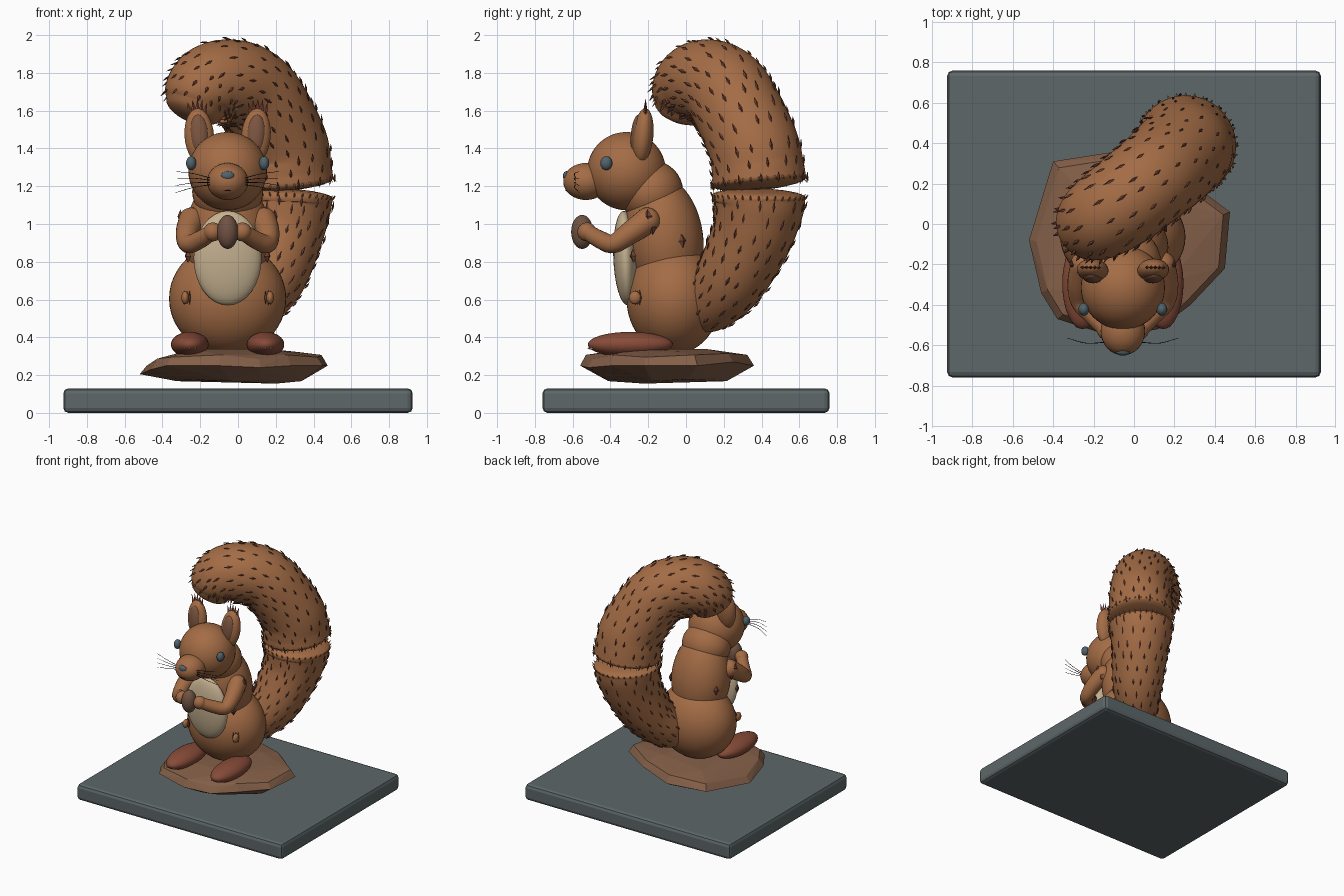
import bpy, bmesh, math, random
from mathutils import Vector, Matrix, Euler

if "Cube" in bpy.data.objects:
    bpy.data.objects.remove(bpy.data.objects["Cube"])

random.seed(4)
CX = -0.055  # symmetry line of the animal


def mat(name, r, g, b):
    m = bpy.data.materials.new(name)
    m.diffuse_color = (r, g, b, 1)
    m.use_nodes = True
    m.node_tree.nodes["Principled BSDF"].inputs["Base Color"].default_value = m.diffuse_color
    return m


FUR = mat("fur brown", 0.37, 0.15, 0.06)
RED = mat("foot red brown", 0.24, 0.07, 0.04)
TUFT = mat("tuft dark brown", 0.15, 0.05, 0.03)
CREAM = mat("belly cream", 0.56, 0.44, 0.28)
INNER = mat("inner ear brown", 0.20, 0.09, 0.05)
NUT = mat("nut brown", 0.16, 0.085, 0.055)
ROCK = mat("rock brown", 0.23, 0.115, 0.065)
SLATE = mat("slate grey", 0.11, 0.135, 0.14)
BLUE = mat("eye blue grey", 0.08, 0.125, 0.15)
BLACK = mat("whisker black", 0.015, 0.012, 0.01)


def finish(bm, name, material, smooth=True):
    bmesh.ops.recalc_face_normals(bm, faces=bm.faces)
    for f in bm.faces:
        f.smooth = smooth
    me = bpy.data.meshes.new(name)
    bm.to_mesh(me)
    bm.free()
    me.materials.append(material)
    ob = bpy.data.objects.new(name, me)
    bpy.context.collection.objects.link(ob)
    return ob


def ball(name, c, r, material, rot=(0, 0, 0), seg=32):
    bm = bmesh.new()
    m = Matrix.Translation(c) @ Euler(rot).to_matrix().to_4x4() @ Matrix.Diagonal((*r, 1))
    bmesh.ops.create_uvsphere(bm, u_segments=seg, v_segments=seg // 2, radius=1, matrix=m)
    return finish(bm, name, material)


def sample(pts, steps):
    """Catmull-Rom samples of (x, y, z, radius) points."""
    p = [Vector(q) for q in pts]
    p = [2 * p[0] - p[1]] + p + [2 * p[-1] - p[-2]]
    out = []
    for i in range(1, len(p) - 2):
        a, b, c, d = p[i - 1:i + 3]
        for k in range(steps):
            t = k / steps
            out.append(0.5 * (2 * b + (c - a) * t + (2 * a - 5 * b + 4 * c - d) * t * t
                              + (3 * b - a - 3 * c + d) * t ** 3))
    return out + [p[-2]]


def frames(path, side):
    """Centre, radius, tangent and two cross axes along a path."""
    out = []
    for i, q in enumerate(path):
        t = (path[min(i + 1, len(path) - 1)] - path[max(i - 1, 0)]).xyz.normalized()
        s = (side - t * side.dot(t)).normalized()
        out.append((q.xyz, q.w, t, s, t.cross(s)))
    return out


def tube(name, fr, material, seg=32, dome0=0.5, dome1=0.5):
    """Round tube over frames, closed with domes of relative height."""
    rings = []
    for k in range(1, 5):
        a = k * math.pi / 10
        c, r, t, s, u = fr[0]
        rings.append((c - t * r * dome0 * math.cos(a), r * math.sin(a), s, u))
    rings += [(c, r, s, u) for c, r, t, s, u in fr]
    for k in range(4, 0, -1):
        a = k * math.pi / 10
        c, r, t, s, u = fr[-1]
        rings.append((c + t * r * dome1 * math.cos(a), r * math.sin(a), s, u))
    bm = bmesh.new()
    loops = []
    for c, r, s, u in rings:
        loops.append([bm.verts.new(c + (s * math.cos(j * math.tau / seg)
                      + u * math.sin(j * math.tau / seg)) * r) for j in range(seg)])
    for a, b in zip(loops, loops[1:]):
        for j in range(seg):
            bm.faces.new((a[j], a[j - 1], b[j - 1], b[j]))
    bm.faces.new(loops[0])
    bm.faces.new(loops[-1])
    return finish(bm, name, material)


def flake(bm, c, along, out, length, width, thick=0.006):
    """Slim diamond tuft lying along a direction."""
    along = along.normalized()
    w = along.cross(out).normalized()
    n = w.cross(along)
    tips = [bm.verts.new(c + along * length * k) for k in (-0.5, 0.5)]
    mid = [bm.verts.new(c + v) for v in (w * width, n * thick, -w * width, -n * thick)]
    for j in range(4):
        for tip in tips:
            bm.faces.new((tip, mid[j], mid[j - 1]))


# Slab with bevelled edges
bm = bmesh.new()
bmesh.ops.create_cube(bm, size=1, matrix=Matrix.Translation((0, 0, 0.065)) @ Matrix.Diagonal((1.85, 1.52, 0.13, 1)))
bmesh.ops.bevel(bm, geom=bm.edges[:], offset=0.027, segments=2, affect='EDGES', profile=0.5)
finish(bm, "base_slab", SLATE, False)

# Faceted rock: hull of a rim and smaller top and bottom rings
rim = [(-.52, -.08, .205), (-.46, -.34, .23), (-.38, -.47, .25), (-.1, -.56, .25), (.12, -.52, .24),
       (.28, -.4, .25), (.45, -.22, .25), (.475, .06, .25), (.22, .25, .27), (-.08, .36, .25), (-.4, .31, .25)]
bm = bmesh.new()
for i, (x, y, z) in enumerate(rim):
    bm.verts.new((x, y, z))
    bm.verts.new((x * .93, y * .93 - .01, z + .045 + .012 * (i % 2)))
    bm.verts.new((x * .62, y * .62 - .04, .325 + .012 * (i % 3 - 1)))
    bm.verts.new((x * .68 + .03, y * .68 - .03, .178 + .01 * (i % 3 - 1)))
bm.verts.new((0.2, -0.22, 0.155))
bm.verts.new((0, -0.1, 0.34))
bmesh.ops.convex_hull(bm, input=bm.verts[:])
finish(bm, "rock", ROCK, False)

# Body, neck and head
ball("hips", (CX, -0.065, 0.605), (0.31, 0.25, 0.295), FUR, seg=48)
ball("torso", (CX, -0.115, 0.93), (0.225, 0.205, 0.33), FUR, (0.15, 0, 0), 48)
ball("neck", (CX, -0.185, 1.17), (0.188, 0.17, 0.165), FUR, (0.4, 0, 0))
ball("belly_patch", (CX, -0.32, 0.82), (0.18, 0.065, 0.25), CREAM, (0.04, 0, 0))
ball("head", (CX, -0.315, 1.28), (0.208, 0.208, 0.207), FUR, seg=48)
ball("muzzle", (CX, -0.53, 1.225), (0.11, 0.12, 0.098), FUR)
ball("nose", (CX, -0.632, 1.255), (0.036, 0.02, 0.025), BLUE, seg=16)
ball("nut", (CX, -0.55, 0.958), (0.056, 0.058, 0.09), NUT)

# Mouth line under the nose
mouth = sample([(CX - .04, -.622, 1.185, .003), (CX, -.636, 1.178, .003), (CX + .04, -.622, 1.185, .003)], 4)
tube("mouth", frames(mouth, Vector((0, 0, 1))), BLACK, 6)

# Mirrored pairs
for sd, side in ((-1, "left"), (1, "right")):
    def X(d):
        return CX + sd * d

    ball(side + "_eye", (X(0.193), -0.422, 1.322), (0.027, 0.032, 0.037), BLUE, seg=20)
    ball(side + "_ear", (X(0.15), -0.228, 1.465), (0.078, 0.055, 0.148), FUR, (-0.1, sd * 0.08, 0))
    ball(side + "_inner_ear", (X(0.15), -0.262, 1.475), (0.048, 0.03, 0.105), INNER, (-0.1, sd * 0.08, 0), 24)
    ball(side + "_foot", (X(0.2), -0.295, 0.362), (0.1, 0.225, 0.067), RED)
    ball(side + "_hand", (X(0.078), -0.525, 0.958), (0.05, 0.05, 0.05), FUR, seg=24)
    arm = sample([(X(.19), -.2, 1.02, .07), (X(.215), -.3, .95, .06), (X(.208), -.385, .895, .05),
                  (X(.15), -.45, .915, .047), (X(.085), -.52, .955, .042)], 5)
    tube(side + "_arm", frames(arm, Vector((0, 0.5, 1))), FUR, 24, 0.9, 0.8)

    # Ear tip tufts
    bm = bmesh.new()
    for k in range(-2, 3):
        p = Vector((X(0.16 + k * 0.02), -0.215, 1.612 - 0.004 * k * k))
        flake(bm, p, Vector((sd * k * 0.12, 0.03, 1)), Vector((0, -1, 0)), 0.105, 0.011, 0.009)
    finish(bm, side + "_ear_tufts", RED, False)

    # Fur tufts on shoulder, flank, hip and small claws
    bm = bmesh.new()
    for d, y, z, n in ((.232, -.18, .98, (1, 0, .1)), (.25, -.2, 1.04, (1, -.3, .2)),
                       (.205, -.02, .91, (1, .6, 0)), (.21, -.28, .83, (1, -1, 0))):
        flake(bm, Vector((X(d), y, z)), Vector((0, -.1, 1)), Vector((n[0] * sd, n[1], n[2])), .075, .024, .016)
    for k in (-1, 0, 1):
        flake(bm, Vector((X(.215 + k * .014), -.257 + k * .012, .61)), Vector((0, 0, 1)),
              Vector((sd * .6, -1, 0)), .08, .006, .012)
    finish(bm, side + "_body_tufts", TUFT, False)
    ball(side + "_flank_tuft", (X(.225), -.27, .61), (.02, .032, .035), FUR, seg=16)
    for k in (-1, 0, 1):
        ball(side + "_claw", (X(.2 + k * .03), -.507 + abs(k) * .008, .342), (.006, .014, .006), CREAM, seg=8)

    # Whiskers
    for k in range(4):
        dz = (k - 1.5) * 0.022
        w = sample([(X(.085), -.585, 1.225 + dz * .5, .0022), (X(.18), -.59, 1.23 + dz * 1.1, .0018),
                    (X(.275), -.565, 1.222 + dz * 1.7, .0012)], 4)
        tube(side + "_whisker", frames(w, Vector((0, 0, 1))), BLACK, 5)

# Tail: two curled tubes meeting at a pinched seam
PLANE = Vector((-0.64, 0.77, 0))
low = sample([(.0, .05, .52, .10), (.07, .13, .575, .15), (.165, .24, .715, .19), (.23, .345, .93, .215),
              (.252, .383, 1.08, .238), (.256, .387, 1.145, .248)], 6)
high = sample([(.256, .388, 1.225, .25), (.25, .38, 1.30, .245), (.235, .355, 1.42, .24), (.14, .265, 1.62, .235),
               (.06, .20, 1.715, .23), (-.04, .12, 1.752, .226), (-.14, .05, 1.74, .215),
               (-.205, .005, 1.68, .195), (-.235, -.015, 1.615, .155)], 6)
lf, hf = frames(low, PLANE), frames(high, PLANE)
tube("lower_tail", lf, FUR, 40, 0.5, 0.17)
tube("upper_tail", hf, FUR, 40, 0.17, 0.45)

# Staggered tufts over the tail, lifting slightly from the fur
bm = bmesh.new()
for fr, first in ((lf, 6), (hf, 0)):
    row, last = 0, None
    for i in range(first, len(fr)):
        c, r, t, s, u = fr[i]
        tip = fr is hf and i > len(fr) - 10
        if last and (c - last).length < (0.032 if tip else 0.062):
            continue
        last, row = c, row + 1
        for j in range(15):
            a = (j + 0.5 * (row % 2) + random.uniform(-.2, .2)) * math.tau / 15
            o = s * math.cos(a) + u * math.sin(a)
            lift = random.uniform(0.12, 0.3) + (0.25 if tip else 0)
            flake(bm, c + o * (r + 0.006), t + o * lift, o, random.uniform(0.05, 0.07), 0.009)
finish(bm, "tail_tufts", TUFT, False)

# Fine frill at the tail seam
bm = bmesh.new()
for fr, k in ((lf, -1), (hf, 0)):
    c, r, t, s, u = fr[k]
    for j in range(36):
        a = j * math.tau / 36
        o = s * math.cos(a) + u * math.sin(a)
        flake(bm, c + o * (r + 0.002), t * (1 if k else -1) * 0.4 + o * 0.25 + u.cross(o) * .01, o, 0.045, 0.006, 0.004)
finish(bm, "tail_seam_frill", FUR, False)
